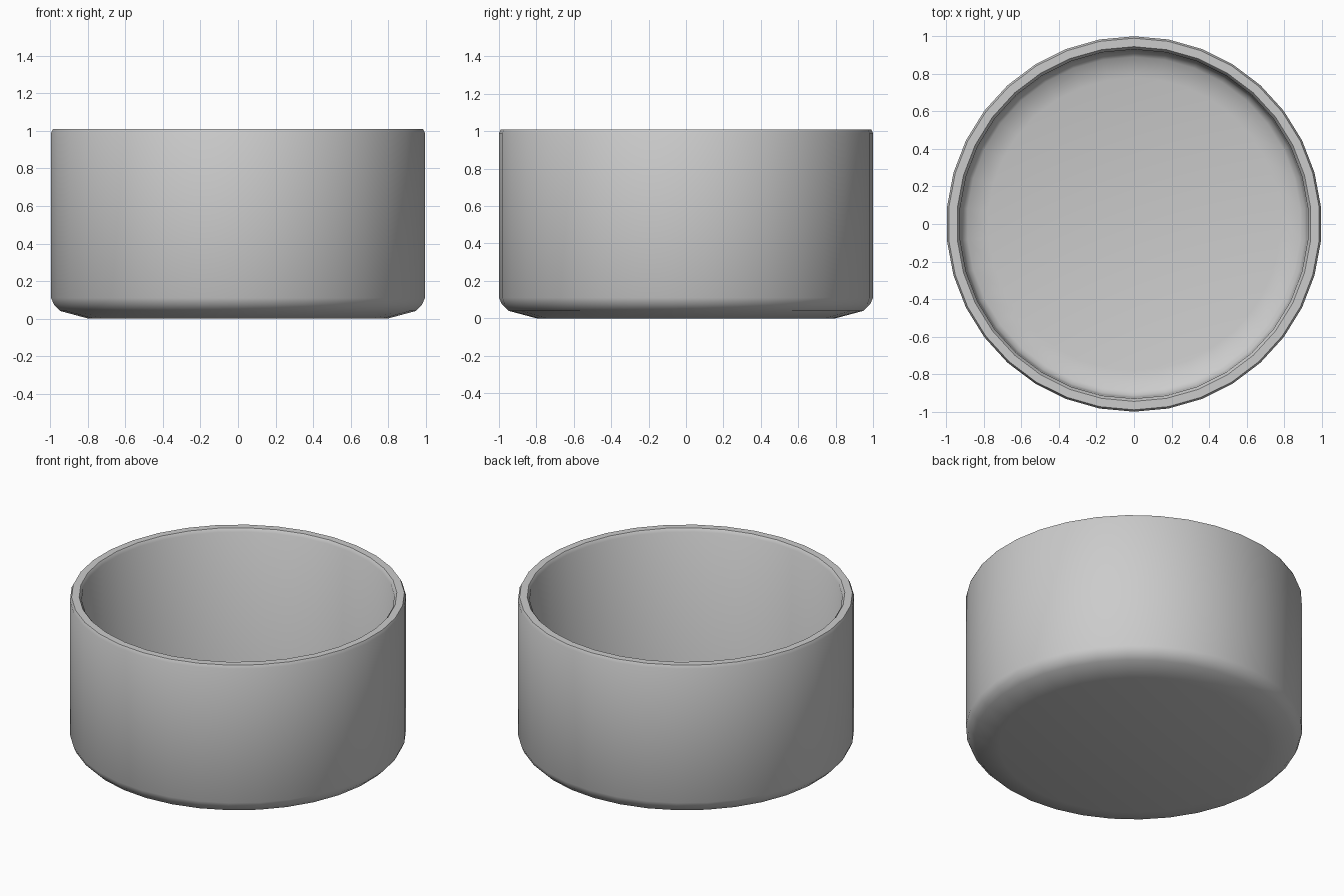
import bpy, bmesh, math

if "Cube" in bpy.data.objects:
    bpy.data.objects.remove(bpy.data.objects["Cube"])

SIDES = 34


def lathe(name, profile, sides=SIDES):
    """Revolve an (r, z) profile around z, closing both ends with a cap."""
    bm = bmesh.new()
    rings = []
    for r, z in profile:
        ring = []
        for i in range(sides):
            a = math.pi / 2 + 2 * math.pi * i / sides
            ring.append(bm.verts.new((r * math.cos(a), r * math.sin(a), z)))
        rings.append(ring)
    for lower, upper in zip(rings, rings[1:]):
        for i in range(sides):
            j = (i + 1) % sides
            bm.faces.new((lower[i], lower[j], upper[j], upper[i]))
    bm.faces.new(rings[0][::-1])
    bm.faces.new(rings[-1])
    bmesh.ops.recalc_face_normals(bm, faces=bm.faces)
    mesh = bpy.data.meshes.new(name)
    bm.to_mesh(mesh)
    bm.free()
    obj = bpy.data.objects.new(name, mesh)
    bpy.context.collection.objects.link(obj)
    bpy.context.view_layer.objects.active = obj
    obj.select_set(True)
    bpy.ops.object.shade_smooth_by_angle(angle=math.radians(40))
    obj.select_set(False)
    return obj


# Round open pot: outer base, wall, rim, then the inside down to the floor
lathe("round_pot", [
    (0.80, 0.0), (0.95, 0.04), (0.985, 0.075), (1.0, 0.11),
    (1.0, 0.99), (0.99, 1.01), (0.945, 1.01), (0.93, 0.99),
    (0.925, 0.15), (0.915, 0.12), (0.89, 0.095), (0.78, 0.07),
])
